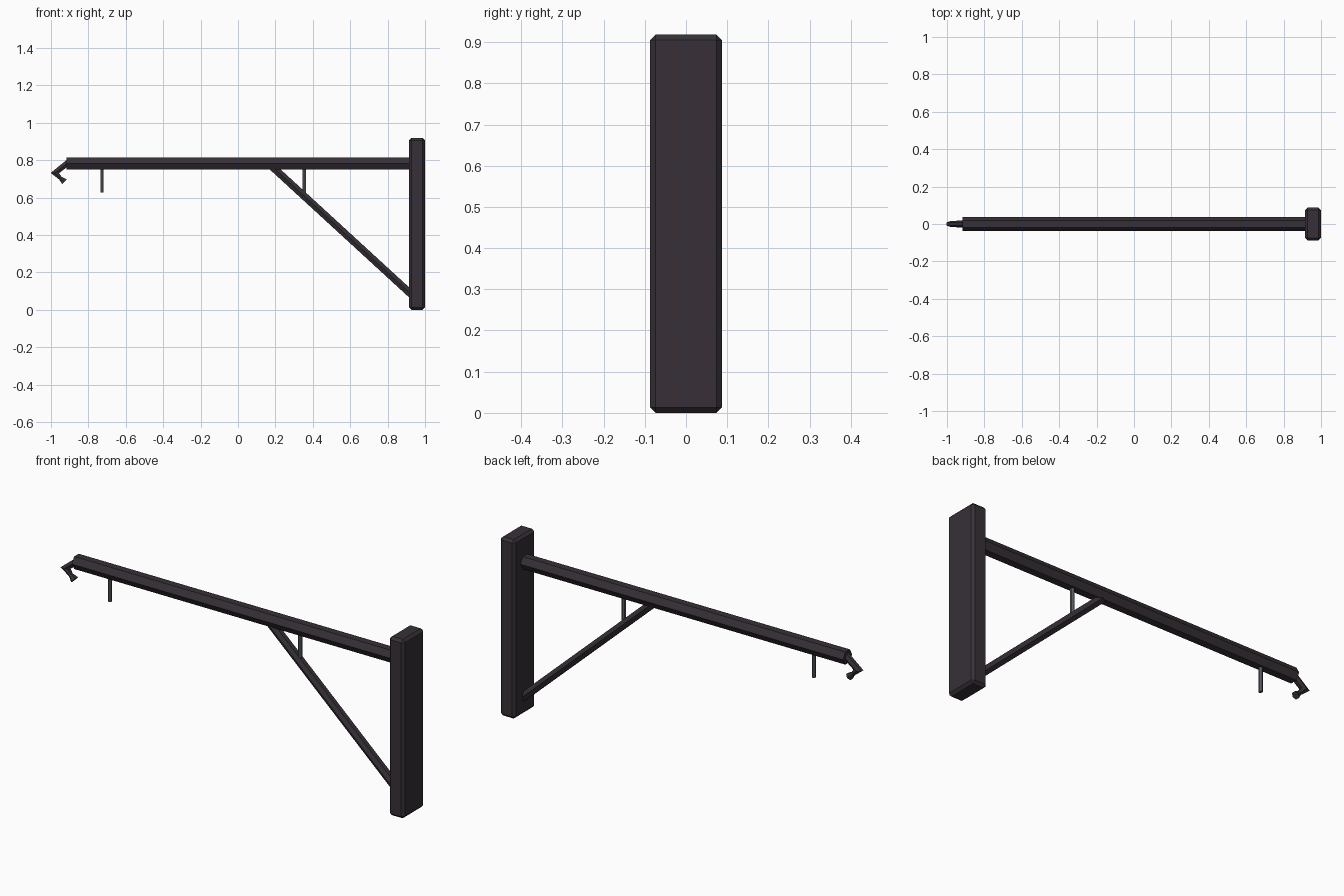
import bpy, bmesh, math
from mathutils import Vector

if "Cube" in bpy.data.objects:
    bpy.data.objects.remove(bpy.data.objects["Cube"])


def material(name, rgb):
    m = bpy.data.materials.new(name)
    m.diffuse_color = (*rgb, 1)
    m.use_nodes = True
    m.node_tree.nodes["Principled BSDF"].inputs["Base Color"].default_value = m.diffuse_color
    return m


iron = material("dark iron", (0.038, 0.030, 0.038))
steel = material("grey steel", (0.10, 0.11, 0.12))


def finish(name, bm, mat):
    bmesh.ops.recalc_face_normals(bm, faces=bm.faces)
    me = bpy.data.meshes.new(name)
    bm.to_mesh(me)
    bm.free()
    me.materials.append(mat)
    ob = bpy.data.objects.new(name, me)
    bpy.context.collection.objects.link(ob)
    return ob


def tube(name, path, mat, sides=6):
    """Mitred tube in the xz plane; path holds (x, z, radius)."""
    bm = bmesh.new()
    pts = [Vector((x, 0, z)) for x, z, r in path]
    dirs = [(b - a).normalized() for a, b in zip(pts, pts[1:])]
    rings = []
    for i, p in enumerate(pts):
        d0, d1 = dirs[max(i - 1, 0)], dirs[min(i, len(dirs) - 1)]
        t = (d0 + d1).normalized()
        n = Vector((-t.z, 0, t.x)) / max(t.dot(d0), 0.5)
        r = path[i][2]
        rings.append([bm.verts.new(p + r * (Vector((0, math.cos(a), 0)) + n * math.sin(a)))
                      for a in (2 * math.pi * k / sides for k in range(sides))])
    for a, b in zip(rings, rings[1:]):
        for k in range(sides):
            j = (k + 1) % sides
            bm.faces.new((a[k], a[j], b[j], b[k]))
    bm.faces.new(rings[0])
    bm.faces.new(rings[-1])
    return finish(name, bm, mat)


# Wall plate with chamfered edges
bm = bmesh.new()
bmesh.ops.create_cube(bm, size=1)
for v in bm.verts:
    v.co = Vector((0.957 + v.co.x * 0.086, v.co.y * 0.174, 0.459 + v.co.z * 0.918))
bmesh.ops.bevel(bm, geom=bm.edges[:], offset=0.013, segments=1, affect='EDGES')
finish("wall_plate", bm, iron)

# Hexagonal beam and diagonal brace
tube("beam", [(-0.918, 0.781, 0.037), (0.93, 0.781, 0.037)], iron)
tube("brace", [(0.175, 0.772, 0.023), (0.93, 0.079, 0.023)], iron)

# Bent hook at the beam end with flared tip
tube("end_hook", [(-0.90, 0.794, 0.018), (-0.979, 0.731, 0.017),
                  (-0.949, 0.703, 0.011), (-0.928, 0.684, 0.020)], iron)

# Hanging rods
for i, x in enumerate((-0.727, 0.354)):
    tube(f"hanging_rod_{i + 1}", [(x, 0.77, 0.010), (x, 0.627, 0.010)], steel)
